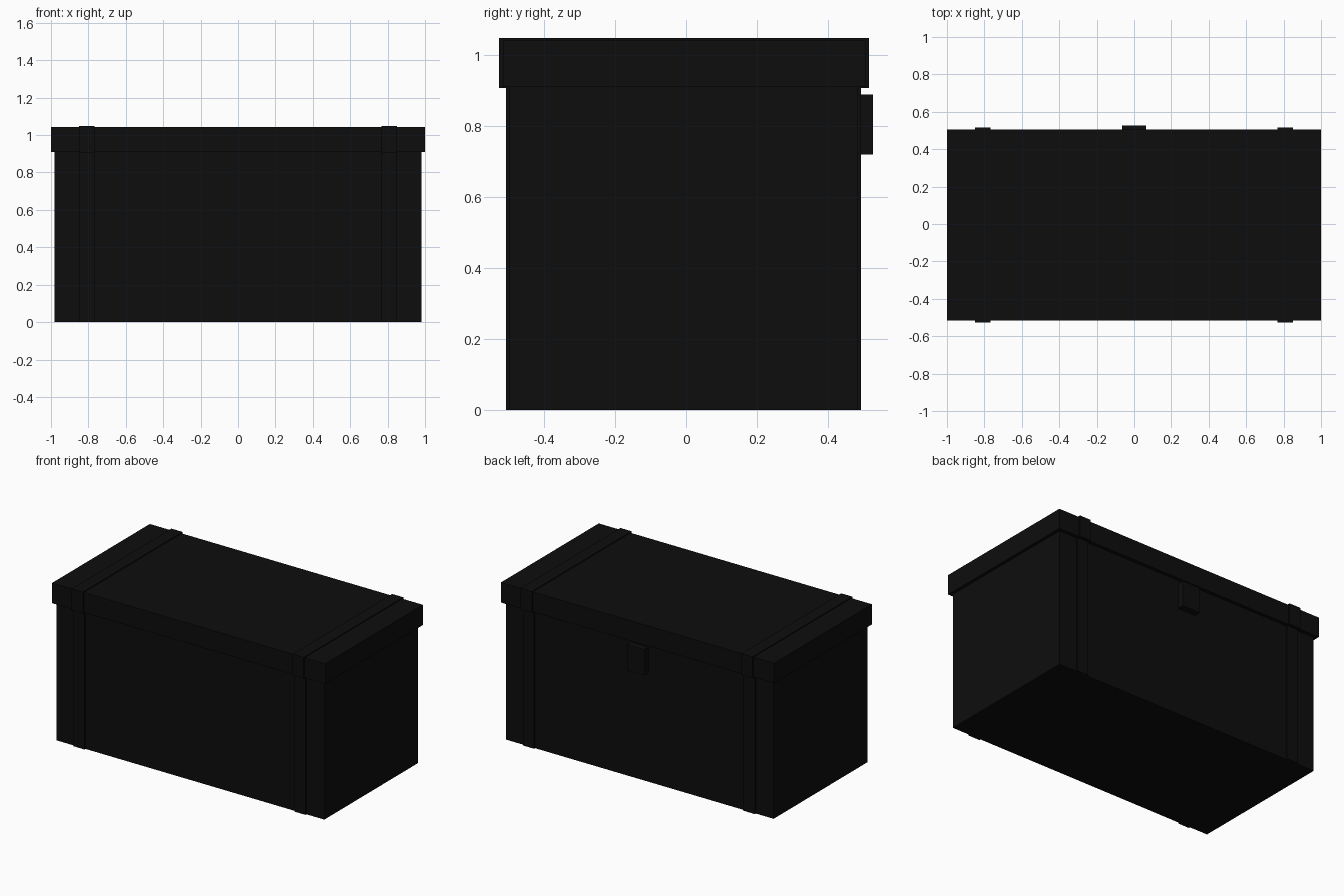
import bpy

if "Cube" in bpy.data.objects:
    bpy.data.objects.remove(bpy.data.objects["Cube"])

black = bpy.data.materials.new("near black")
black.diffuse_color = (0.004, 0.004, 0.004, 1)
black.use_nodes = True
black.node_tree.nodes["Principled BSDF"].inputs["Base Color"].default_value = black.diffuse_color


def box(name, x0, x1, y0, y1, z0, z1):
    bpy.ops.mesh.primitive_cube_add(
        size=1, location=((x0 + x1) / 2, (y0 + y1) / 2, (z0 + z1) / 2))
    ob = bpy.context.object
    ob.name = name
    ob.scale = (x1 - x0, y1 - y0, z1 - z0)
    bpy.ops.object.transform_apply(location=False, rotation=False, scale=True)
    ob.data.materials.append(black)
    return ob


# Chest body and overhanging flat lid
box("chest_body", -0.98, 0.98, -0.497, 0.483, 0, 0.915)
box("lid", -1.0, 1.0, -0.516, 0.506, 0.91, 1.043)

# Straps on the body walls and wrapping over the lid
for side, s in (("left", -1), ("right", 1)):
    x0, x1 = sorted((s * 0.767, s * 0.849))
    box(side + "_front_strap", x0, x1, -0.507, -0.49, 0, 0.912)
    box(side + "_back_strap", x0, x1, 0.476, 0.493, 0, 0.912)
    box(side + "_lid_strap", x0, x1, -0.527, 0.516, 0.908, 1.049)

# Latch on the back wall
box("latch", -0.064, 0.064, 0.48, 0.527, 0.72, 0.89)
